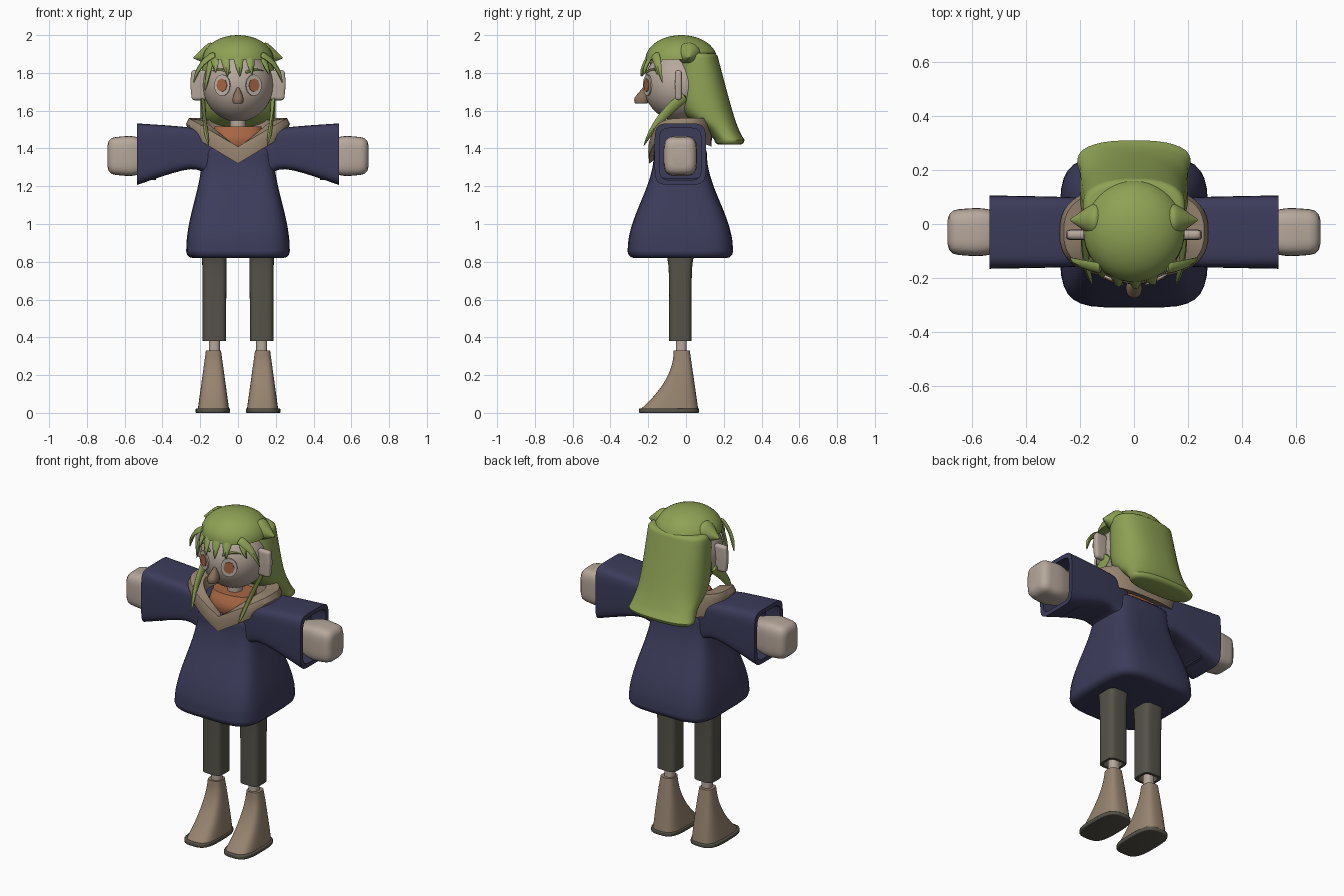
import bpy, bmesh, math
from mathutils import Vector

default_cube = bpy.data.objects.get("Cube")
if default_cube:
    bpy.data.objects.remove(default_cube, do_unlink=True)


def material(name, red, green, blue):
    mat = bpy.data.materials.new(name)
    mat.use_nodes = True
    mat.diffuse_color = (red, green, blue, 1)
    shader = mat.node_tree.nodes["Principled BSDF"]
    shader.inputs["Base Color"].default_value = (red, green, blue, 1)
    return mat


skin = material("skin", .47, .39, .33)
eye_white = material("eye_white", .52, .46, .41)
hair_green = material("hair_green", .27, .36, .09)
navy_cloth = material("navy_cloth", .045, .045, .105)
tan_leather = material("tan_leather", .31, .23, .16)
olive_grey = material("olive_grey", .09, .085, .065)
rust = material("rust", .38, .13, .055)
nose_brown = material("nose_brown", .25, .16, .11)

MIDDLE = -.03  # depth of the body's centre line


def shade(obj, angle):
    bpy.ops.object.select_all(action="DESELECT")
    obj.select_set(True)
    bpy.context.view_layer.objects.active = obj
    bpy.ops.object.shade_smooth_by_angle(angle=math.radians(angle))


def skin_rings(name, mat, rings, closed=False, angle=45):
    """Join point rings into a surface, capped unless it closes on itself."""
    bm = bmesh.new()
    verts = [[bm.verts.new(point) for point in ring] for ring in rings]
    following = verts[1:] + (verts[:1] if closed else [])
    for lower, upper in zip(verts, following):
        for i in range(len(lower)):
            bm.faces.new((lower[i - 1], lower[i], upper[i], upper[i - 1]))
    if not closed:
        bm.faces.new(verts[0])
        bm.faces.new(verts[-1])
    bmesh.ops.recalc_face_normals(bm, faces=bm.faces)
    mesh = bpy.data.meshes.new(name)
    bm.to_mesh(mesh)
    bm.free()
    mesh.materials.append(mat)
    obj = bpy.data.objects.new(name, mesh)
    bpy.context.collection.objects.link(obj)
    shade(obj, angle)
    return obj


def superellipse(turn, power):
    c, s = math.cos(turn), math.sin(turn)
    return [math.copysign(abs(value) ** (2 / power), value) for value in (c, s)]


def spline(keys, steps=6):
    """Smooth curve through the key sections."""
    keys = [Vector(key) for key in keys]
    padded = keys[:1] + keys + keys[-1:]
    path = []
    for a, b, c, d in zip(padded, padded[1:], padded[2:], padded[3:]):
        for i in range(steps):
            t = i / steps
            start, end = (c - a) / 2, (d - b) / 2
            path.append(b + start * t + (3 * (c - b) - 2 * start - end) * t ** 2
                        + (2 * (b - c) + start + end) * t ** 3)
    return path + keys[-1:]


def loft(name, mat, keys, across=0, axis="Z", power=4, soft=0, hollow=0, side=1, count=32):
    """Keys are (position, centre, radius, radius); ends may be rounded or hollow."""
    path = spline(keys)
    way = math.copysign(1, path[-1][0] - path[0][0])

    def inset(section, shift, amount):
        return section + Vector((shift, 0, -amount, -amount))

    if soft:
        bends = [math.radians(angle) for angle in (0, 30, 60)]
        dome = [(soft * math.cos(bend) * way, soft * (1 - math.sin(bend))) for bend in bends]
        first = [inset(path[0], -shift, amount) for shift, amount in dome]
        last = [inset(path[-1], shift, amount) for shift, amount in reversed(dome)]
        path = first + path + last
    if hollow:
        path += [inset(path[-1], 0, hollow), inset(path[-1], -way * .1, hollow)]
    rings = []
    for position, centre, wide, deep in path:
        ring = []
        for i in range(count):
            u, v = superellipse(math.tau * (i + .5) / count, power)
            p, q = across + wide * u, centre + deep * v
            ring.append((side * p, q, position) if axis == "Z" else (side * position, p, q))
        rings.append(ring)
    return skin_rings(name, mat, rings)


def ellipsoid(name, mat, centre, radii, half=False):
    bpy.ops.mesh.primitive_uv_sphere_add(segments=40, ring_count=24, radius=1, location=centre)
    obj = bpy.context.object
    obj.name = name
    obj.scale = radii
    if half:
        for vert in obj.data.vertices:
            vert.co.z = max(vert.co.z, 0)
    obj.data.materials.append(mat)
    shade(obj, 45)


HEAD = Vector((0, MIDDLE, 1.735))
HEAD_RADIUS = .193


def on_face(x, z, lift=0):
    reach = (HEAD_RADIUS + lift) ** 2 - x ** 2 - (z - HEAD.z) ** 2
    return Vector((x, HEAD.y - math.sqrt(max(reach, 0)), z))


def lock(name, root, bend, tip, width, thick=.016):
    """Flat strand along a curved path, tapering to its tip."""
    root, bend, tip = Vector(root), Vector(bend), Vector(tip)
    rings = []
    steps = 10
    for i in range(steps + 1):
        t = i / steps
        point = root.lerp(bend, t).lerp(bend.lerp(tip, t), t)
        along = (bend - root).lerp(tip - bend, t).normalized()
        out = point - HEAD
        out = (out - along * out.dot(along)).normalized()
        edge = along.cross(out) * (width * (1 - t ** 2) + .002)
        ridge = out * min(thick, edge.length)
        rings.append([point + edge, point + ridge, point - edge, point - ridge])
    obj = skin_rings(name, hair_green, rings, angle=60)
    obj.modifiers.new("smooth", "SUBSURF").levels = 1


def face_plate(name, mat, centre, wide, tall, sides):
    out = (centre - HEAD).normalized()
    across = Vector((0, 0, 1)).cross(out).normalized()
    up = out.cross(across)
    turns = [math.tau * i / sides for i in range(sides)]
    outline = [centre + across * wide * math.cos(a) + up * tall * math.sin(a) for a in turns]
    rings = [[point + out * depth for point in outline] for depth in (-.004, .004)]
    skin_rings(name, mat, rings)


# Smock: bell shape with a rounded hem
smock = []
for i in range(9):
    t = i / 8
    flare = (1 + math.cos(math.pi * t)) / 2
    smock.append((.855 + .525 * t, MIDDLE, .19 + .085 * flare, .14 + .14 * flare))
loft("smock", navy_cloth, smock, power=4.5, soft=.035)

# Undershirt and neck
loft("shirt", rust, [(1.36, -.05, .09, .08), (1.45, -.05, .13, .1), (1.515, MIDDLE, .125, .085)],
     power=2.5)
loft("neck", skin, [(z, MIDDLE, .042, .042) for z in (1.45, 1.58)], power=2)

# Open collar, dipping to a point at the front
collar = []
segments = 48
for i in range(segments):
    u, v = superellipse(math.tau * i / segments, 2.6)
    dip = .15 * (1 - abs(u)) if v < 0 else 0
    hang = .06 * max(v, 0)
    profile = [(.25, .165, 1.47 - dip - hang), (.275, .17, 1.53 - dip), (.26, .16, 1.56 - dip),
               (.18, .12, 1.55 - dip), (.15, .1, 1.44 - dip / 2)]
    collar.append([(wide * u, MIDDLE + deep * v, z) for wide, deep, z in profile])
skin_rings("collar", tan_leather, collar, closed=True)

# Head, nose and main hair
ellipsoid("head", skin, HEAD, (.187, HEAD_RADIUS, HEAD_RADIUS))
loft("nose", nose_brown, [(1.645, -.237, .028, .036), (1.67, -.235, .028, .036),
                          (1.715, -.22, .01, .014)], power=2.3, soft=.008)
ellipsoid("hair_crown", hair_green, (0, -.025, 1.87), (.188, .19, .13), half=True)
loft("hair_back", hair_green, [(1.88, .06, .19, .11), (1.62, .1, .2, .14), (1.5, .19, .2, .09),
                               (1.445, .23, .21, .08)], power=2.5, soft=.025)

# Fringe strands fanned over the forehead
for root, tip, height in ((-.13, -.175, 1.7), (-.07, -.055, 1.78), (0, .01, 1.78),
                          (.06, .075, 1.79), (.125, .165, 1.79), (-.12, -.12, 1.8)):
    lock("fringe", on_face(root, 1.9, .035), on_face((root + tip) / 2, 1.85, .035),
         on_face(tip, height, .02), .04)

# Boots: the toe sweeps forward as the shaft widens
boot = []
for i in range(7):
    t = i / 6
    toe, heel = -.065 - .175 * (1 - t) ** 2, .065 - .045 * t
    boot.append((.02 + .31 * t, (toe + heel) / 2, .083 - .043 * t, (heel - toe) / 2))

for side, word in ((1, "left_"), (-1, "right_")):
    # Ear, eye and brow
    loft(word + "ear", skin, [(1.67, -.04, .038, .018), (1.74, -.04, .044, .02),
                              (1.8, -.04, .04, .018)], across=.208, soft=.015, side=side)
    eye = on_face(side * .083, HEAD.z)
    face_plate(word + "eye_white", eye_white, eye, .046, .056, 20)
    face_plate(word + "iris", rust, eye + (eye - HEAD) * .02, .031, .036, 8)
    lock(word + "brow", on_face(side * .04, 1.8, .006), on_face(side * .09, 1.83, .006),
         on_face(side * .135, 1.81, .006), .01, thick=.008)

    # Tufts and side locks
    loft(word + "tuft", hair_green, [(.13, 1.9, .058, .055), (.16, 1.9, .055, .055),
                                     (.235, 1.88, .004, .004)],
         across=.015, axis="X", power=2, side=side)
    lock(word + "temple_lock", (side * .12, -.165, 1.9), (side * .21, -.15, 1.86),
         (side * .235, -.125, 1.745), .035)
    lock(word + "long_lock", (side * .185, 0, 1.68), (side * .185, -.16, 1.56),
         (side * .155, -.225, 1.41), .042)

    # Sleeve with hollow cuff, and hand
    loft(word + "sleeve", navy_cloth, [(.12, 1.35, .12, .12), (.25, 1.4, .13, .11),
                                       (.535, 1.37, .136, .163)],
         across=MIDDLE, axis="X", power=6, hollow=.025, side=side)
    loft(word + "hand", skin, [(.46, 1.36, .065, .08), (.56, 1.36, .088, .105),
                               (.65, 1.36, .085, .1)],
         across=MIDDLE, axis="X", soft=.04, side=side)

    # Trouser leg, ankle, boot and sole
    loft(word + "trouser", olive_grey, [(.86, MIDDLE, .068, .085), (.76, MIDDLE, .064, .062),
                                        (.38, MIDDLE, .062, .06)],
         across=.125, hollow=.015, side=side)
    loft(word + "ankle", skin, [(z, -.025, .029, .029) for z in (.3, .5)],
         across=.125, power=2.5, side=side)
    loft(word + "boot", tan_leather, boot, across=.13, power=3.2, side=side)
    loft(word + "sole", olive_grey, [(z, -.09, .092, .16) for z in (.006, .018)],
         across=.133, power=3.2, soft=.006, side=side)
